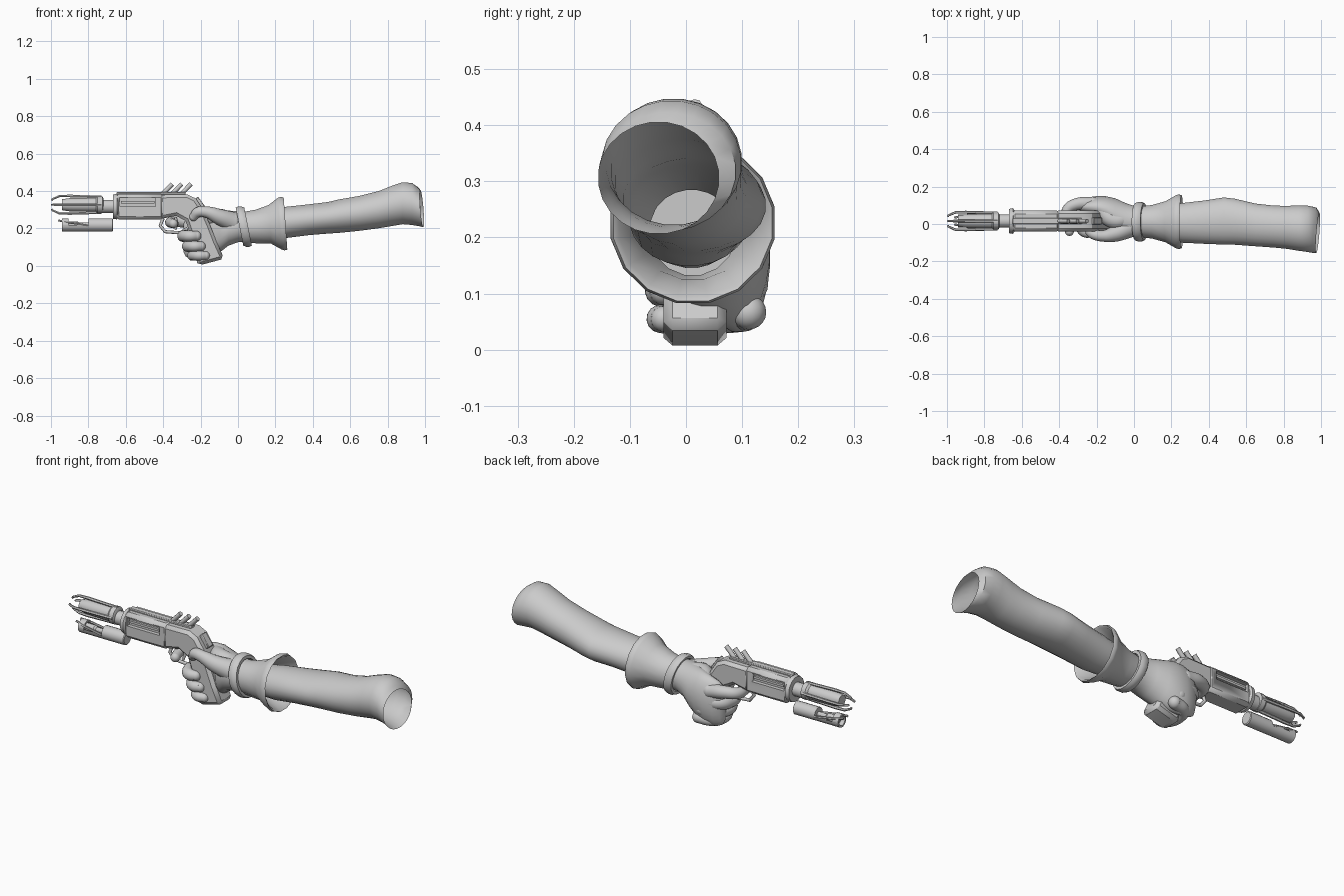
import bpy, bmesh
from math import sin, cos, pi
from mathutils import Vector

GY = 0.016  # centre plane of the gun


def finish(name, bm, angle=0.7):
    bmesh.ops.recalc_face_normals(bm, faces=bm.faces)
    me = bpy.data.meshes.new(name)
    bm.to_mesh(me)
    bm.free()
    ob = bpy.data.objects.new(name, me)
    bpy.context.collection.objects.link(ob)
    select(ob)
    bpy.ops.object.shade_smooth_by_angle(angle=angle)
    return ob


def select(ob):
    bpy.ops.object.select_all(action='DESELECT')
    ob.select_set(True)
    bpy.context.view_layer.objects.active = ob


def loft(name, rows, n=24, caps=(False, False), loop=False, angle=0.7):
    """Rows: x, y centre, z centre, y radius, z radius, optional shear by y and z."""
    bm = bmesh.new()
    rings = []
    for r in rows:
        x, yc, zc, ry, rz, sy, sz = (tuple(r) + (0, 0))[:7]
        ring = []
        for i in range(n):
            a = 2 * pi * (i + 0.5) / n
            dy, dz = ry * cos(a), rz * sin(a)
            ring.append(bm.verts.new((x + sy * dy + sz * dz, yc + dy, zc + dz)))
        rings.append(ring)
    pairs = list(zip(rings, rings[1:])) + ([(rings[-1], rings[0])] if loop else [])
    for a, b in pairs:
        for i in range(n):
            j = (i + 1) % n
            bm.faces.new((a[i], a[j], b[j], b[i]))
    if caps[0]:
        bm.faces.new(rings[0])
    if caps[1]:
        bm.faces.new(rings[-1])
    return finish(name, bm, angle)


def spin(name, yc, zc, prof, n=16, loop=False):
    return loft(name, [(x, yc, zc, r, r) for x, r in prof], n, (not loop, not loop), loop, 0.5)


def bevel(ob, width, segments=1):
    m = ob.modifiers.new("bevel", 'BEVEL')
    m.width, m.segments, m.limit_method, m.angle_limit = width, segments, 'ANGLE', 0.9
    select(ob)
    bpy.ops.object.modifier_apply(modifier="bevel")
    return ob


def plate(name, pts, half, yc=GY, bev=0.0):
    """Side profile in x, z extruded across y."""
    bm = bmesh.new()
    f = bm.faces.new([bm.verts.new((x, yc - half, z)) for x, z in pts])
    ext = bmesh.ops.extrude_face_region(bm, geom=[f])
    bmesh.ops.translate(bm, vec=(0, 2 * half, 0),
                        verts=[v for v in ext['geom'] if isinstance(v, bmesh.types.BMVert)])
    ob = finish(name, bm, 0.5)
    return bevel(ob, bev) if bev else ob


def box(name, x0, x1, z0, z1, half, yc=GY, bev=0.0):
    return plate(name, [(x0, z0), (x1, z0), (x1, z1), (x0, z1)], half, yc, bev)


def tube(name, pts, radii, smooth=True, res=5):
    """Round tube through points; smooth tubes get rounded ends."""
    cu = bpy.data.curves.new(name, 'CURVE')
    cu.dimensions, cu.bevel_depth, cu.bevel_resolution = '3D', 1.0, res
    cu.use_fill_caps, cu.resolution_u = True, 6
    sp = cu.splines.new('BEZIER')
    sp.bezier_points.add(len(pts) - 1)
    for p, co, r in zip(sp.bezier_points, pts, radii):
        p.co, p.radius = co, r
        p.handle_left_type = p.handle_right_type = 'AUTO' if smooth else 'VECTOR'
    tmp = bpy.data.objects.new(name, cu)
    bpy.context.collection.objects.link(tmp)
    me = tmp.evaluated_get(bpy.context.evaluated_depsgraph_get()).to_mesh()
    bm = bmesh.new()
    bm.from_mesh(me)
    tmp.to_mesh_clear()
    bpy.data.objects.remove(tmp)
    if smooth:
        for co, r in ((pts[0], radii[0]), (pts[-1], radii[-1])):
            s = bmesh.ops.create_uvsphere(bm, u_segments=14, v_segments=10, radius=r)
            bmesh.ops.translate(bm, vec=Vector(co), verts=s['verts'])
    return finish(name, bm, 0.9)


# sleeve, open at the shoulder
loft("sleeve", [
    (0.08, 0.01, 0.215, 0.075, 0.07), (0.26, 0.006, 0.233, 0.107, 0.084),
    (0.38, 0.01, 0.247, 0.117, 0.083), (0.48, 0.016, 0.257, 0.127, 0.085),
    (0.54, 0.012, 0.266, 0.124, 0.090), (0.65, -0.005, 0.281, 0.115, 0.094),
    (0.75, -0.014, 0.300, 0.113, 0.100), (0.82, -0.018, 0.320, 0.116, 0.108),
    (0.88, -0.022, 0.335, 0.122, 0.113), (0.93, -0.026, 0.331, 0.125, 0.113),
    (0.965, -0.033, 0.317, 0.122, 0.106, 0.08, -0.06),
    (0.983, -0.049, 0.306, 0.108, 0.100, 0.08, -0.08)])

# glove cuff: flared gauntlet with rolled lip, and the wrist band
T = -0.07
loft("flared_cuff", [
    (0.05, 0.012, 0.208, 0.085, 0.085, 0, T), (0.10, 0.012, 0.210, 0.092, 0.092, 0, T),
    (0.17, 0.012, 0.222, 0.112, 0.105, 0, T), (0.222, 0.012, 0.226, 0.142, 0.140, 0, T),
    (0.238, 0.012, 0.226, 0.149, 0.146, 0, T), (0.254, 0.012, 0.226, 0.144, 0.142, 0, T),
    (0.246, 0.012, 0.226, 0.134, 0.132, 0, T), (0.17, 0.012, 0.222, 0.104, 0.098, 0, T),
    (0.08, 0.012, 0.210, 0.078, 0.078, 0, T)], 16)
loft("wrist_band", [
    (0.010, 0.012, 0.21, 0.085, 0.088, 0, -0.2), (0.008, 0.012, 0.21, 0.100, 0.103, 0, -0.2),
    (0.022, 0.012, 0.21, 0.106, 0.109, 0, -0.2), (0.040, 0.012, 0.21, 0.106, 0.109, 0, -0.2),
    (0.054, 0.012, 0.21, 0.100, 0.103, 0, -0.2), (0.054, 0.012, 0.21, 0.085, 0.088, 0, -0.2)],
    20, loop=True)

# hand: palm, thumb and curled fingers
loft("palm", [
    (0.06, 0.012, 0.21, 0.080, 0.080), (0.00, 0.014, 0.21, 0.083, 0.084),
    (-0.05, 0.022, 0.202, 0.093, 0.094), (-0.10, 0.045, 0.185, 0.093, 0.115),
    (-0.15, 0.075, 0.172, 0.074, 0.130), (-0.20, 0.090, 0.163, 0.060, 0.132),
    (-0.25, 0.092, 0.158, 0.048, 0.122), (-0.28, 0.088, 0.155, 0.030, 0.105),
    (-0.292, 0.085, 0.155, 0.010, 0.080)], caps=(True, True))
tube("thumb", [(-0.03, -0.02, 0.235), (-0.10, -0.052, 0.262), (-0.17, -0.064, 0.288),
               (-0.215, -0.055, 0.286), (-0.238, -0.042, 0.262)],
     [0.055, 0.043, 0.030, 0.028, 0.023])
tube("thumb_web", [(-0.04, 0.03, 0.24), (-0.11, 0.02, 0.262), (-0.17, 0.07, 0.25)],
     [0.05, 0.045, 0.045])
tube("index_finger", [(-0.22, 0.108, 0.225), (-0.31, 0.105, 0.238), (-0.356, 0.075, 0.234),
                      (-0.358, 0.01, 0.230), (-0.345, -0.040, 0.226)],
     [0.038, 0.032, 0.029, 0.026, 0.024])
for name, z, xf, r in (("middle_finger", 0.160, -0.292, 0.031),
                       ("ring_finger", 0.105, -0.268, 0.030),
                       ("little_finger", 0.055, -0.243, 0.027)):
    tube(name, [(xf + 0.09, 0.112, z + 0.012), (xf + 0.025, 0.096, z + 0.006), (xf, 0.045, z),
                (xf + 0.008, -0.015, z), (xf + 0.035, -0.044, z), (xf + 0.07, -0.040, z)],
         [r * 1.15, r * 1.1, r, r, r * 0.95, r * 0.85])

# pistol grip and neck
plate("grip", [(-0.42, 0.380), (-0.27, 0.382), (-0.225, 0.360), (-0.185, 0.300), (-0.15, 0.220),
               (-0.115, 0.130), (-0.075, 0.042), (-0.090, 0.034), (-0.205, 0.003), (-0.218, 0.015),
               (-0.245, 0.140), (-0.280, 0.240), (-0.33, 0.268), (-0.42, 0.250)], 0.056, bev=0.022)
plate("hammer", [(-0.24, 0.345), (-0.20, 0.29), (-0.17, 0.31), (-0.215, 0.372)], 0.02, bev=0.004)

# receiver with a slot recessed into both sides
body = box("receiver", -0.655, -0.395, 0.247, 0.385, 0.056, bev=0.018)
for s in (-1, 1):
    cut = box("slot_cutter", -0.632, -0.44, 0.318, 0.362, 0.02, GY + s * 0.056)
    cut.hide_render = True
    m = body.modifiers.new("slot", 'BOOLEAN')
    m.operation, m.object, m.solver = 'DIFFERENCE', cut, 'EXACT'
    select(body)
    bpy.ops.object.modifier_apply(modifier="slot")
    bpy.data.objects.remove(cut)
    box("slot_bar", -0.625, -0.447, 0.334, 0.346, 0.006, GY + s * 0.042)
box("top_rail", -0.65, -0.28, 0.378, 0.394, 0.017, bev=0.004)
spin("receiver_collar", GY, 0.317, [(-0.668, 0.055), (-0.668, 0.066), (-0.648, 0.070), (-0.64, 0.06)])

# three slanted sight fins
for i in range(3):
    x = -0.405 + 0.05 * i
    tube("sight_fin", [(x, GY, 0.382), (x + 0.054, GY, 0.438)], [0.012] * 2, False, 2)

# trigger guard and trigger
tube("trigger_guard", [(-0.400, GY, 0.255), (-0.416, GY, 0.215), (-0.390, GY, 0.183),
                       (-0.310, GY, 0.177), (-0.270, GY, 0.200)], [0.009] * 5, False, 2)
tube("trigger", [(-0.335, GY, 0.26), (-0.325, GY, 0.225), (-0.338, GY, 0.195)], [0.008] * 3, False, 2)

# barrel, emitter and its ring of bent prongs
AZ = 0.327
spin("barrel", GY, 0.318, [(-0.74, 0.036), (-0.65, 0.036)])
spin("emitter", GY, AZ, [(-0.94, 0.022), (-0.94, 0.030), (-0.90, 0.036), (-0.76, 0.038),
                         (-0.75, 0.046), (-0.725, 0.046), (-0.72, 0.036)])
for k in range(4):
    a = k * pi / 2
    tube("prong", [(x, GY + r * cos(a), AZ + r * sin(a)) for x, r in
                   ((-0.996, 0.022), (-0.992, 0.030), (-0.955, 0.046), (-0.90, 0.047), (-0.73, 0.042))],
         [0.005, 0.006, 0.007, 0.008, 0.008], False, 1)

# lower tube with an open cradle at its front
LZ, LR = 0.219, 0.035
spin("lower_tube", GY, LZ, [(-0.80, 0.030), (-0.80, LR), (-0.672, LR), (-0.668, 0.030)])
spin("lower_core", GY, LZ, [(-0.925, 0.010), (-0.92, 0.020), (-0.86, 0.020), (-0.85, 0.013), (-0.79, 0.013)], 12)
spin("lower_muzzle", GY, LZ, [(-0.94, 0.025), (-0.94, LR), (-0.905, LR), (-0.905, 0.025)], loop=True)
bm = bmesh.new()
arc = []
for i in range(9):
    a = pi + pi * i / 8
    arc.append([bm.verts.new((x, GY + LR * cos(a), LZ + LR * sin(a))) for x in (-0.935, -0.79)])
for p, q in zip(arc, arc[1:]):
    bm.faces.new((p[0], q[0], q[1], p[1]))
finish("lower_cradle", bm)
for s in (-1, 1):
    tube("cradle_strut", [(-0.96, GY + s * 0.018, 0.243), (-0.90, GY + s * 0.030, 0.232),
                          (-0.80, GY + s * 0.032, 0.215)], [0.006] * 3, False, 1)
